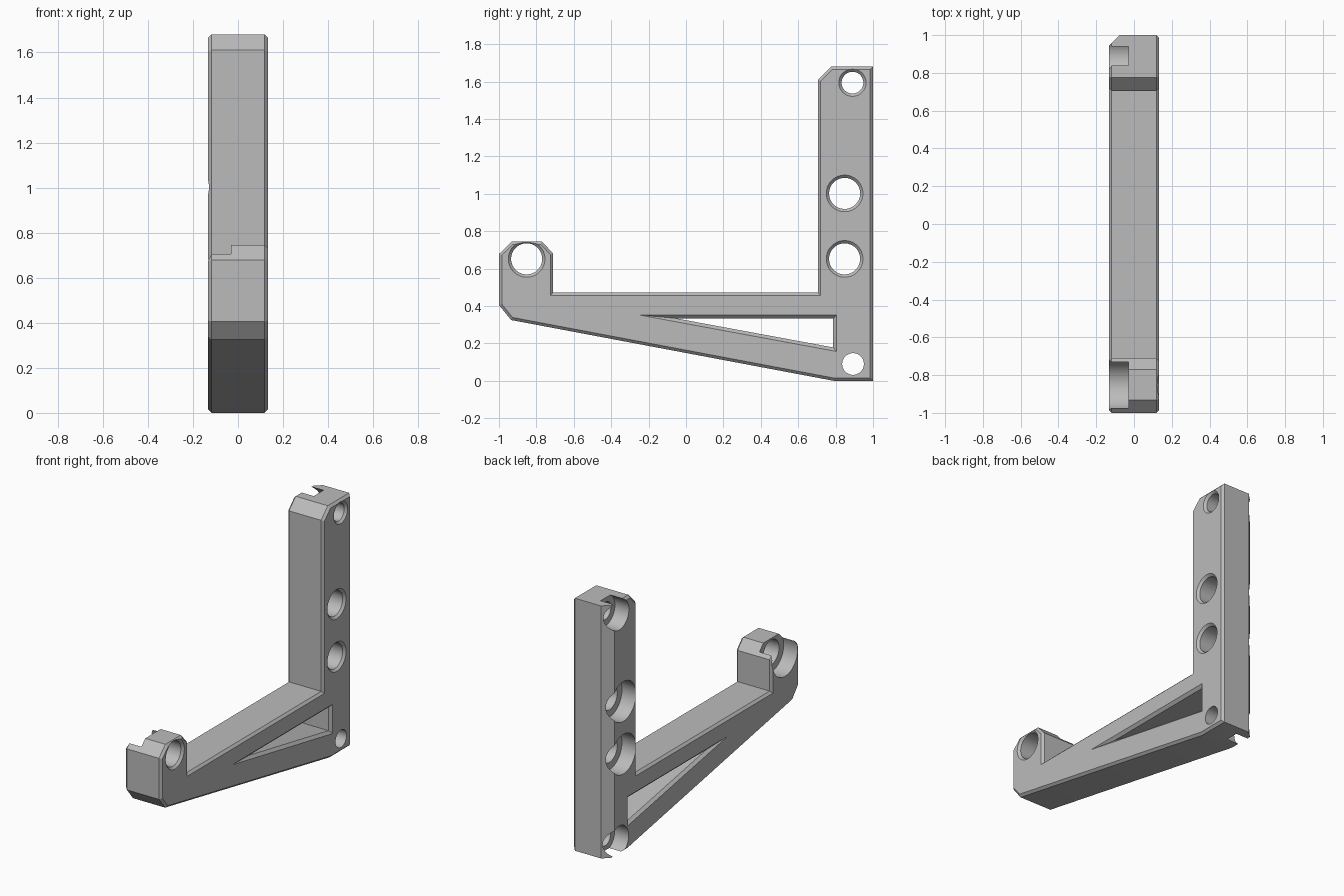
import bpy, bmesh, math
from mathutils import Vector

if "Cube" in bpy.data.objects:
    bpy.data.objects.remove(bpy.data.objects["Cube"], do_unlink=True)

HALF = 0.133      # half thickness of the bracket
EDGE = 0.015      # small edge chamfer

grey = bpy.data.materials.new("light grey")
grey.use_nodes = True
colour = (0.5, 0.5, 0.5, 1)
grey.diffuse_color = colour
grey.node_tree.nodes["Principled BSDF"].inputs["Base Color"].default_value = colour


def inset(points, d):
    """Move every edge of a counter-clockwise outline inward by d."""
    out = []
    n = len(points)
    for i in range(n):
        p = Vector(points[i])
        a = (p - Vector(points[i - 1])).normalized()
        b = (Vector(points[(i + 1) % n]) - p).normalized()
        na, nb = Vector((-a.y, a.x)), Vector((-b.y, b.x))
        out.append(p + (na + nb) * (d / (1 + na.dot(nb))))
    return out


def circle(y, z, r, n=64):
    return [(y + r * math.cos(math.tau * i / n), z + r * math.sin(math.tau * i / n))
            for i in range(n)]


def loft(name, outline, sections):
    """Solid through (x, inset) sections of a y-z outline."""
    bm = bmesh.new()
    rings = [[bm.verts.new((x, p[0], p[1])) for p in inset(outline, d)]
             for x, d in sections]
    n = len(outline)
    for r, s in zip(rings, rings[1:]):
        for i in range(n):
            j = (i + 1) % n
            bm.faces.new((r[i], r[j], s[j], s[i]))
    bm.faces.new(rings[0])
    bm.faces.new(rings[-1])
    bmesh.ops.recalc_face_normals(bm, faces=bm.faces)
    mesh = bpy.data.meshes.new(name)
    bm.to_mesh(mesh)
    bm.free()
    mesh.materials.append(grey)
    obj = bpy.data.objects.new(name, mesh)
    bpy.context.collection.objects.link(obj)
    return obj


# Bracket body: upright, arm and hooked front end in one chamfered plate
profile = [(1, 0), (1, 1.68), (0.775, 1.68), (0.705, 1.61), (0.705, 0.472),
           (-0.71, 0.472), (-0.71, 0.68), (-0.77, 0.745), (-0.932, 0.745),
           (-1, 0.678), (-1, 0.405), (-0.935, 0.325), (0.79, 0)]
body = loft("bracket", profile,
            [(-HALF, EDGE), (EDGE - HALF, 0), (HALF - EDGE, 0), (HALF, EDGE)])


def cut(cutter):
    cutter.hide_render = True
    bpy.context.view_layer.objects.active = body
    mod = body.modifiers.new(cutter.name, 'BOOLEAN')
    mod.operation = 'DIFFERENCE'
    mod.solver = 'EXACT'
    mod.object = cutter
    bpy.ops.object.modifier_apply(modifier=mod.name)
    bpy.data.objects.remove(cutter, do_unlink=True)


# Wide chamfer along the back edge on the recessed side
bm = bmesh.new()
low, high = ([bm.verts.new((x, y, z)) for x, y in
              ((-0.233, 0.845), (0.027, 1.1), (-0.233, 1.1))] for z in (-0.1, 1.8))
for i in range(3):
    j = (i + 1) % 3
    bm.faces.new((low[i], low[j], high[j], high[i]))
bm.faces.new(low)
bm.faces.new(high)
bmesh.ops.recalc_face_normals(bm, faces=bm.faces)
wedge_mesh = bpy.data.meshes.new("back_edge_cutter")
bm.to_mesh(wedge_mesh)
bm.free()
wedge_mesh.materials.append(grey)
wedge = bpy.data.objects.new("back_edge_cutter", wedge_mesh)
bpy.context.collection.objects.link(wedge)
cut(wedge)

# Triangular window in the arm, flared at both faces
OUT = 0.05
FLARE = 0.018
window = [(-0.25, 0.352), (0.805, 0.157), (0.805, 0.352)]
cut(loft("window_cutter", window,
         [(-HALF - OUT, 0), (-HALF, 0), (FLARE - HALF, FLARE),
          (HALF - FLARE, FLARE), (HALF, 0), (HALF + OUT, 0)]))

# Bolt holes: centre, hole radius, recess radius, mouth chamfer
holes = [(0.89, 1.594, 0.058, 0.1, EDGE), (0.848, 1.002, 0.083, 0.132, EDGE),
         (0.848, 0.652, 0.083, 0.132, EDGE), (-0.852, 0.652, 0.083, 0.132, EDGE),
         (0.893, 0.09, 0.058, 0.1, 0)]
for y, z, r, recess, mouth in holes:
    cut(loft("recess_cutter", circle(y, z, recess), [(-HALF - OUT, 0), (-0.03, 0)]))
    cut(loft("hole_cutter", circle(y, z, r),
             [(-0.08, 0), (HALF - EDGE, 0), (HALF, -mouth), (HALF + OUT, -mouth)]))

# Smooth bores, sharp edges elsewhere
bpy.ops.object.select_all(action='DESELECT')
body.select_set(True)
bpy.context.view_layer.objects.active = body
bpy.ops.object.shade_smooth_by_angle(angle=math.radians(25))
